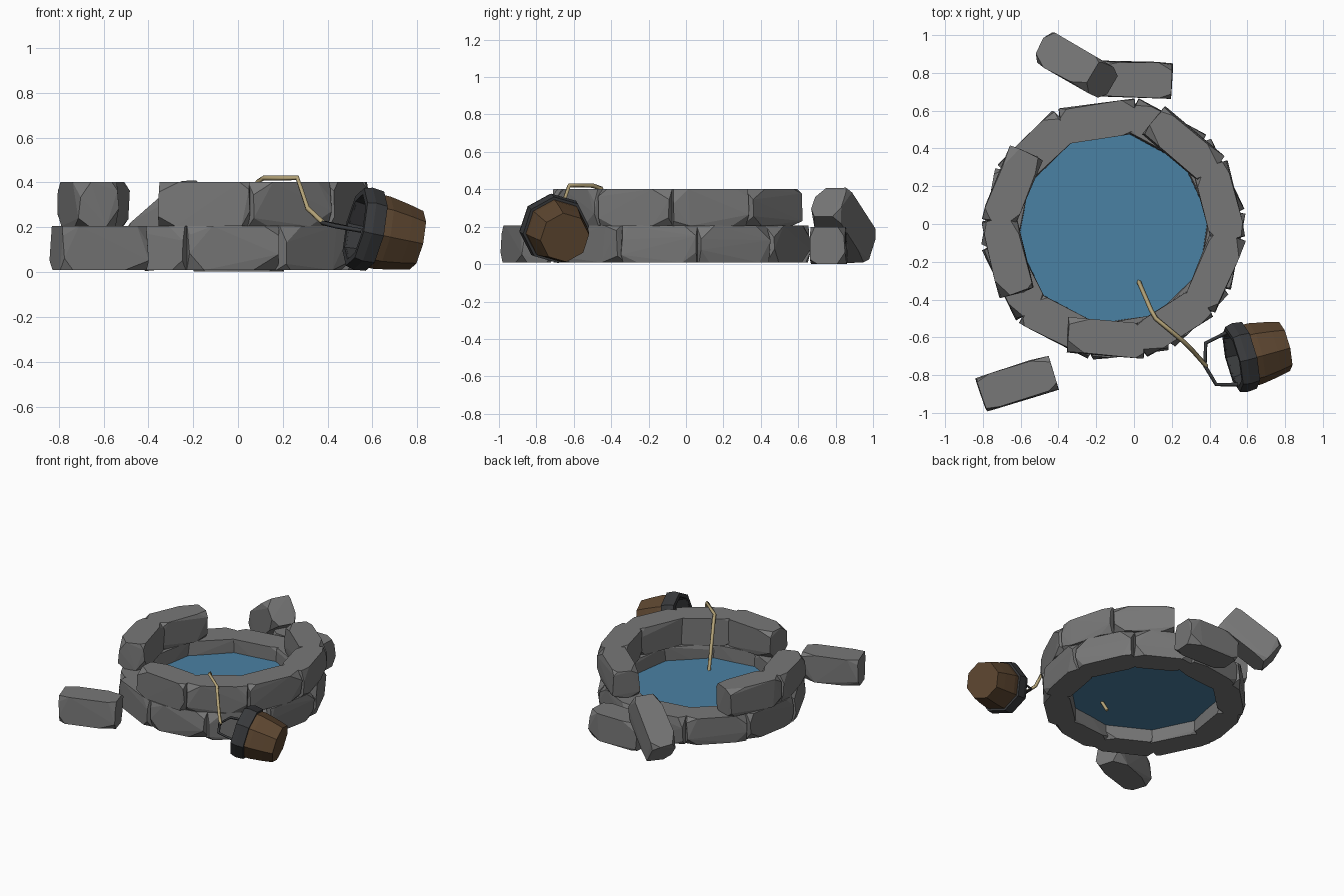
import bpy, bmesh, math, random
from mathutils import Vector, Matrix

if "Cube" in bpy.data.objects:
    bpy.data.objects.remove(bpy.data.objects["Cube"])

random.seed(11)
CX, CY = -0.11, -0.027          # well centre
C = bpy.context.scene.collection


def mat(name, rgb):
    m = bpy.data.materials.new(name)
    m.diffuse_color = (*rgb, 1)
    m.use_nodes = True
    m.node_tree.nodes["Principled BSDF"].inputs["Base Color"].default_value = m.diffuse_color
    return m


STONE = mat("grey stone", (0.185, 0.185, 0.185))
WATER = mat("blue water", (0.068, 0.22, 0.37))
WOOD = mat("brown wood", (0.11, 0.062, 0.03))
IRON = mat("dark iron", (0.04, 0.042, 0.045))
ROPE = mat("straw rope", (0.46, 0.37, 0.19))


def add(name, bm, mats, M=Matrix()):
    me = bpy.data.meshes.new(name)
    bmesh.ops.recalc_face_normals(bm, faces=bm.faces[:])
    bm.to_mesh(me)
    bm.free()
    for m in mats:
        me.materials.append(m)
    ob = bpy.data.objects.new(name, me)
    ob.matrix_world = M
    C.objects.link(ob)
    return ob


def stone(name, loc, yaw, tilt=0.0, length=0.42):
    """Rough block: a box whose eight corners are cut off unevenly."""
    bm = bmesh.new()
    h = Vector((length / 2, 0.098, 0.0985))
    for sx in (-1, 1):
        for sy in (-1, 1):
            for sz in (-1, 1):
                s = Vector((sx, sy, sz))
                cut = (random.uniform(0.025, 0.12), random.uniform(0.015, 0.065),
                       random.uniform(0.02, 0.08))
                for a in range(3):
                    p = Vector([s[i] * h[i] for i in range(3)])
                    p[a] -= s[a] * cut[a]
                    # uneven sides, level top and bottom
                    p[1] -= s[1] * random.uniform(0, 0.014)
                    p[0] -= s[0] * random.uniform(0, 0.014)
                    bm.verts.new(p)
    bmesh.ops.convex_hull(bm, input=bm.verts[:])
    for v in [v for v in bm.verts if not v.link_faces]:
        bm.verts.remove(v)
    bmesh.ops.dissolve_limit(bm, angle_limit=0.03, verts=bm.verts[:], edges=bm.edges[:])
    M = (Matrix.Translation(loc) @ Matrix.Rotation(math.radians(yaw), 4, 'Z')
         @ Matrix.Rotation(-math.radians(tilt), 4, 'Y'))
    return add(name, bm, [STONE], M)


# Two staggered courses of ten stones; three are missing from the upper one
R = 0.578
for course, z, start, missing in (("lower", 0.107, -82, ()), ("upper", 0.303, -94, (5, 6, 9))):
    for k in range(10):
        deg = start + 36 * k
        a = math.radians(deg)
        if k not in missing:
            stone(f"{course}_stone_{k}", (CX + R * math.cos(a), CY + R * math.sin(a), z), deg + 90)

# Fallen stones
stone("fallen_stone_front", (-0.62, -0.845, 0.107), 17.5, length=0.41)
stone("fallen_stone_back", (0.0, 0.765, 0.1), -2, length=0.41)
stone("leaning_stone", (-0.31, 0.837, 0.207), -30, tilt=38, length=0.415)

# Water disc
bm = bmesh.new()
bmesh.ops.create_circle(bm, cap_ends=True, segments=20, radius=0.53)
add("water", bm, [WATER], Matrix.Translation((CX, CY, 0.105)))


def tube(name, pts, r, material):
    cu = bpy.data.curves.new(name, 'CURVE')
    cu.dimensions = '3D'
    cu.bevel_depth = r
    cu.bevel_resolution = 0
    cu.use_fill_caps = True
    sp = cu.splines.new('POLY')
    sp.points.add(len(pts) - 1)
    for p, co in zip(sp.points, pts):
        p.co = (*co, 1)
    cu.materials.append(material)
    ob = bpy.data.objects.new(name, cu)
    C.objects.link(ob)


# Rope over the rim, down to the bucket handle
tube("rope", [(0.01, -0.27, 0.03), (0.09, -0.455, 0.405), (0.115, -0.50, 0.42),
              (0.265, -0.625, 0.42), (0.31, -0.67, 0.285), (0.385, -0.755, 0.215)], 0.012, ROPE)

# Bucket: eight-sided lathe lying on its side, axis from mouth to base
mouth, base = Vector((0.53, -0.715, 0.2)), Vector((0.797, -0.648, 0.142))
axis = base - mouth
L = axis.length
B = Matrix.Translation(mouth) @ axis.to_track_quat('Z', 'Y').to_matrix().to_4x4()


def lathe(name, prof, mats, rule=lambda i: 0, closed=False, n=8):
    """Spin a (radius, z) profile; cap its ends, or join them if closed."""
    bm = bmesh.new()
    rings = [[bm.verts.new((r * math.cos((k + .15) * math.tau / n),
                            r * math.sin((k + .15) * math.tau / n), z)) for k in range(n)]
             for r, z in prof]
    pairs = list(zip(rings, rings[1:] + rings[:1]))
    for i, (a, b) in enumerate(pairs if closed else pairs[:-1]):
        for k in range(n):
            q = (k + 1) % n
            bm.faces.new((a[k], a[q], b[q], b[k])).material_index = rule(i)
    if not closed:
        bm.faces.new(rings[0]).material_index = rule(0)
        bm.faces.new(rings[-1]).material_index = rule(len(prof) - 2)
    add(name, bm, mats, B)


# Bucket with dark inside and wooden outside
lathe("bucket", [(0.11, L - 0.03), (0.148, 0.0), (0.168, 0.0), (0.166, 0.12),
                 (0.15, L * 0.75), (0.134, L)], [IRON, WOOD], lambda i: 0 if i < 2 else 1)
# Iron band round the mouth
lathe("bucket_band", [(0.149, 0.03), (0.149, -0.008), (0.178, -0.008), (0.188, 0.03),
                      (0.182, 0.085), (0.16, 0.085)], [IRON], closed=True)

# Bucket handle
tube("bucket_handle", [(0.50, -0.57, 0.195), (0.38, -0.63, 0.22), (0.375, -0.75, 0.22),
                       (0.435, -0.85, 0.205), (0.55, -0.85, 0.185)], 0.010, IRON)
